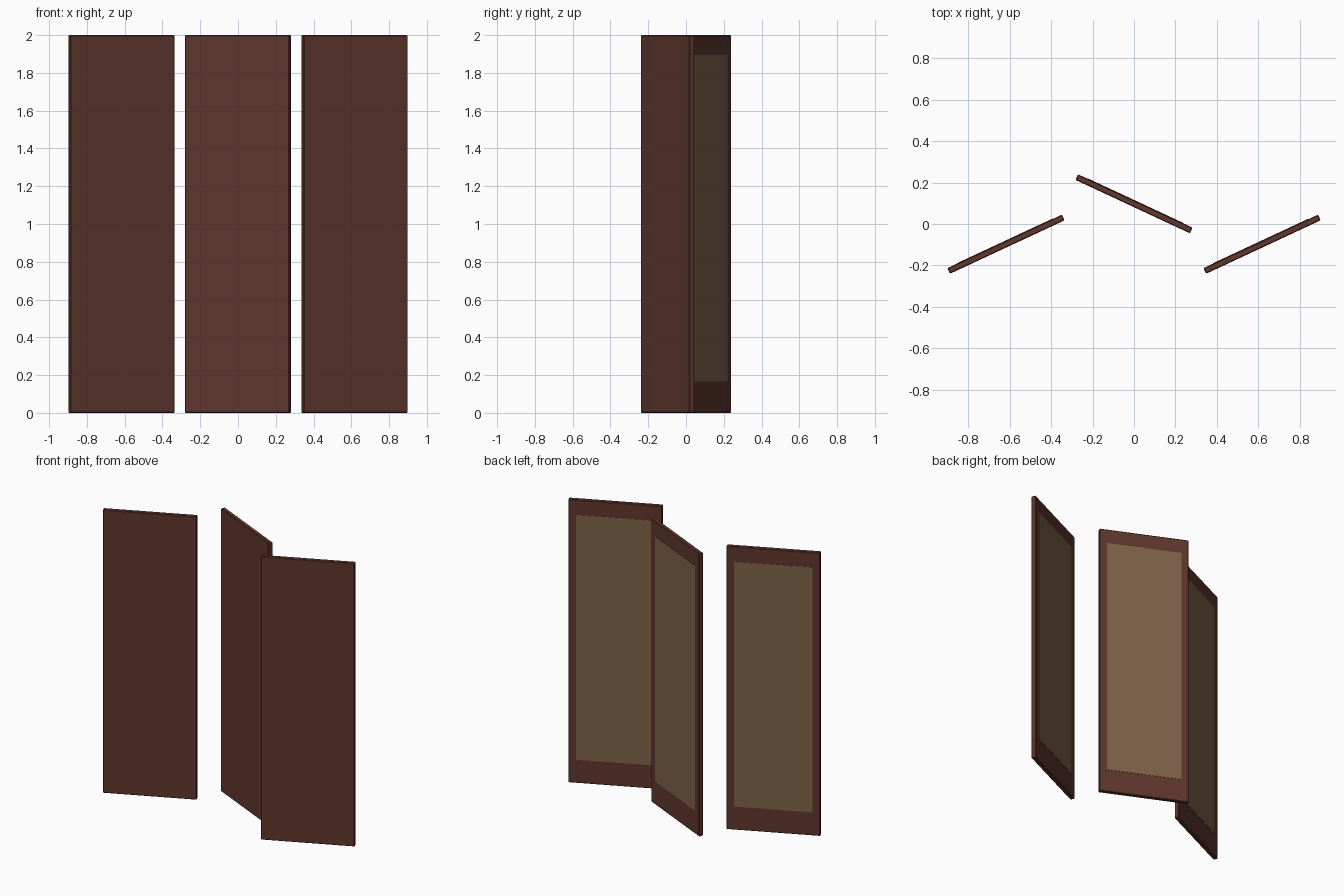
import bpy
from math import radians
from mathutils import Matrix, Vector

if "Cube" in bpy.data.objects:
    bpy.data.objects.remove(bpy.data.objects["Cube"])

ANGLE = radians(25)
W, T, H = 0.61, 0.03, 2.0


def material(name, color):
    m = bpy.data.materials.new(name)
    m.diffuse_color = (*color, 1)
    m.use_nodes = True
    m.node_tree.nodes["Principled BSDF"].inputs["Base Color"].default_value = m.diffuse_color
    return m


wood = material("dark_wood", (0.115, 0.038, 0.027))
cloth = material("tan_cloth", (0.21, 0.125, 0.065))


def box(name, size, local, origin, angle, mat, bevel=0):
    """Box of given size, offset locally from a leaf's turned origin."""
    bpy.ops.mesh.primitive_cube_add(size=1)
    ob = bpy.context.object
    ob.name = name
    ob.data.transform(Matrix.Translation(Vector(local)) @ Matrix.Diagonal((*size, 1)))
    ob.location = origin
    ob.rotation_euler.z = angle
    ob.data.materials.append(mat)
    if bevel:
        mod = ob.modifiers.new("edge", "BEVEL")
        mod.width = bevel
        mod.segments = 1
    return ob


# Three zigzag leaves, each a wooden board with a cloth inset on the back
for side, x, y, a in (("left", -0.6175, -0.0975, ANGLE),
                      ("middle", 0, 0.0975, -ANGLE),
                      ("right", 0.6175, -0.0975, ANGLE)):
    origin = (x, y, 0)
    box(side + "_board", (W, T, H), (0, 0, H / 2), origin, a, wood, 0.004)
    box(side + "_cloth_panel", (0.51, 0.006, 1.73), (0, T / 2 - 0.001, 1.03),
        origin, a, cloth)
